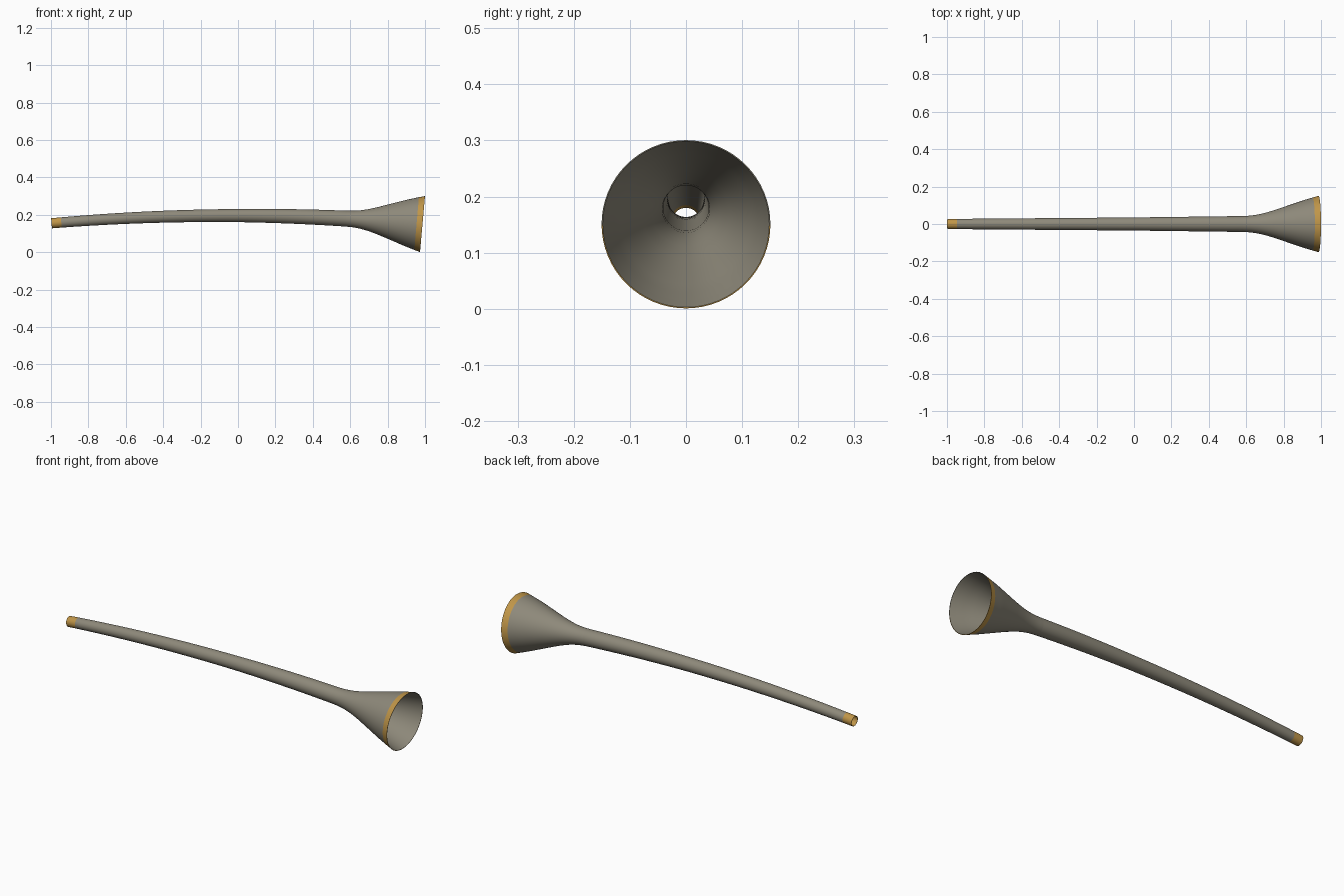
import bpy, bmesh, math
from mathutils import Vector

cube = bpy.data.objects.get("Cube")
if cube:
    bpy.data.objects.remove(cube)


def material(name, rgb):
    m = bpy.data.materials.new(name)
    m.use_nodes = True
    m.diffuse_color = (*rgb, 1)
    m.node_tree.nodes["Principled BSDF"].inputs["Base Color"].default_value = (*rgb, 1)
    return m


grey = material("grey_metal", (0.27, 0.25, 0.195))
gold = material("gold_trim", (0.52, 0.30, 0.065))

SIDES = 64
WALL = 0.002
START, END = -0.997, 0.9865
TIP_TRIM, BELL_TRIM = -0.945, 0.955

# Outer radius along the horn: slender taper, then the flared bell
PROFILE = [(START, 0.027), (0.0, 0.035), (0.58, 0.0425), (0.62, 0.0445),
           (0.66, 0.050), (0.70, 0.059), (0.75, 0.074), (0.80, 0.091),
           (0.85, 0.108), (0.90, 0.125), (0.95, 0.140), (END, 0.1505)]


def radius(x):
    for (x0, r0), (x1, r1) in zip(PROFILE, PROFILE[1:]):
        if x <= x1:
            return r0 + (r1 - r0) * (x - x0) / (x1 - x0)
    return PROFILE[-1][1]


def ring(bm, x, r):
    """Circle square to the gently arched centre line."""
    centre = Vector((x, 0, 0.196 - 0.044 * (x + 0.03) ** 2))
    up = Vector((0.088 * (x + 0.03), 0, 1)).normalized()
    side = Vector((0, 1, 0))
    angles = [math.tau * i / SIDES for i in range(SIDES)]
    return [bm.verts.new(centre + r * (up * math.cos(a) + side * math.sin(a)))
            for a in angles]


def tube(name, x0, x1, mat, steps):
    """Open, thin-walled section of the horn."""
    stations = [x0 + (x1 - x0) * i / steps for i in range(steps + 1)]
    bm = bmesh.new()
    rings = [ring(bm, x, radius(x)) for x in stations]
    rings += [ring(bm, x, radius(x) - WALL) for x in reversed(stations)]
    for a, b in zip(rings, rings[1:] + rings[:1]):
        for i in range(SIDES):
            j = (i + 1) % SIDES
            bm.faces.new((a[i], a[j], b[j], b[i]))
    bmesh.ops.recalc_face_normals(bm, faces=bm.faces)
    mesh = bpy.data.meshes.new(name)
    bm.to_mesh(mesh)
    bm.free()
    mesh.materials.append(mat)
    obj = bpy.data.objects.new(name, mesh)
    bpy.context.collection.objects.link(obj)
    bpy.ops.object.select_all(action='DESELECT')
    obj.select_set(True)
    bpy.context.view_layer.objects.active = obj
    bpy.ops.object.shade_smooth_by_angle(angle=math.radians(35))
    return obj


# Mouthpiece, long pipe and bell
tube("mouthpiece", START, TIP_TRIM, gold, 2)
tube("pipe", TIP_TRIM, 0.58, grey, 32)
tube("bell", 0.58, BELL_TRIM, grey, 20)

# Bell rim: gold outside, grey inside
rim = tube("bell_rim", BELL_TRIM, END, gold, 3)
rim.data.materials.append(grey)
for face in rim.data.polygons:
    away = face.center - Vector((face.center.x, 0, 0.152))
    if face.normal.dot(away) < 0:
        face.material_index = 1
